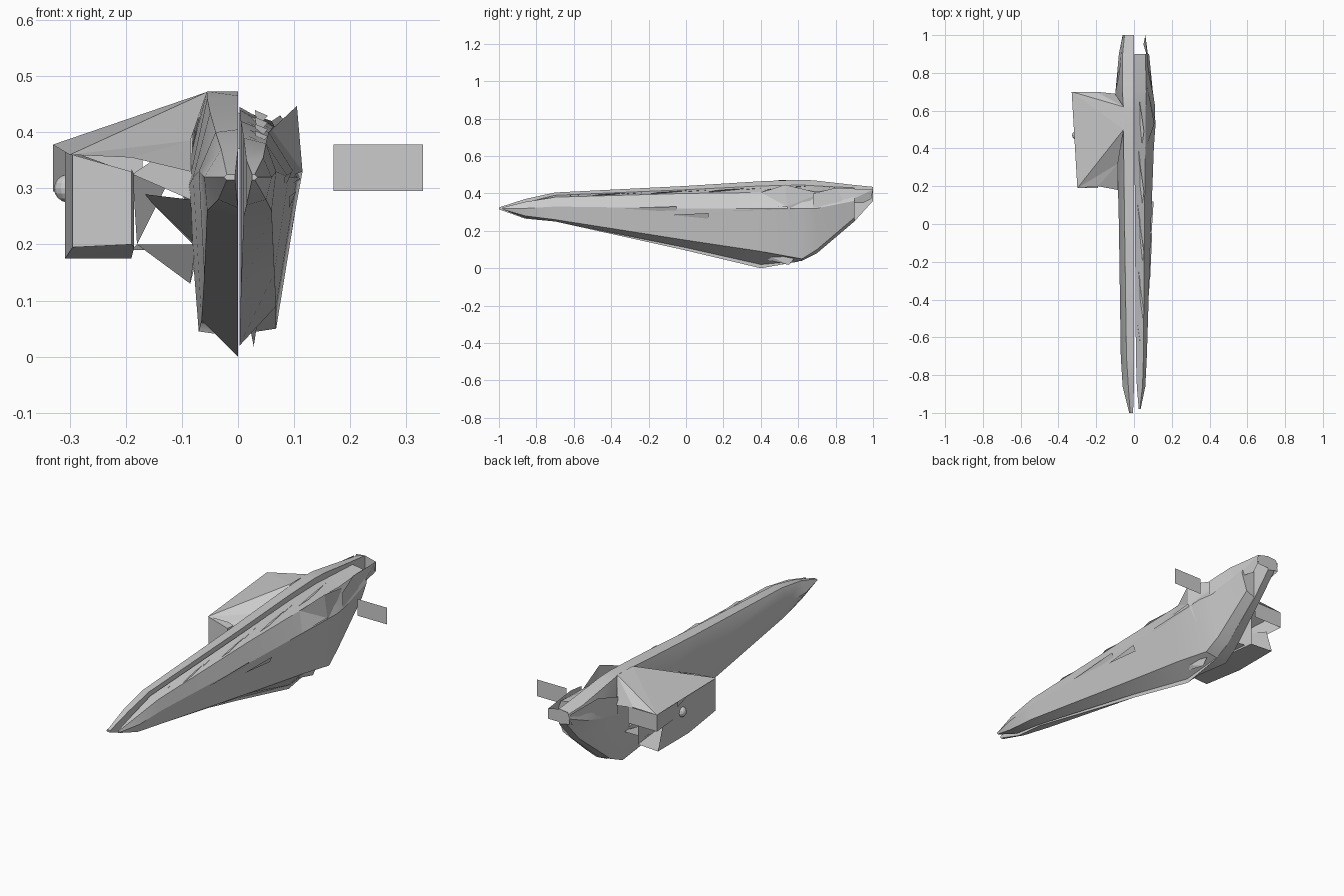
import bpy, bmesh, math


def make(name, verts, faces, smooth=False):
    me = bpy.data.meshes.new(name)
    me.from_pydata(verts, [], faces)
    bm = bmesh.new()
    bm.from_mesh(me)
    bmesh.ops.recalc_face_normals(bm, faces=bm.faces)
    bm.to_mesh(me)
    bm.free()
    ob = bpy.data.objects.new(name, me)
    bpy.context.collection.objects.link(ob)
    if smooth:
        bpy.ops.object.select_all(action='DESELECT')
        ob.select_set(True)
        bpy.context.view_layer.objects.active = ob
        bpy.ops.object.shade_smooth_by_angle(angle=math.radians(30))
    return ob


def half_hull(name, rows, side):
    n, verts = 5, []
    for y, xi, zt, xs, zs, xm, zm, xl, zl, zb in rows:
        verts += [(xi, y, zt), (side * xs, y, zs), (side * xm, y, zm),
                  (side * xl, y, zl), (xi, y, zb)]
    faces = [(k * n + i, k * n + (i + 1) % n, (k + 1) * n + (i + 1) % n, (k + 1) * n + i)
             for k in range(len(rows) - 1) for i in range(n)]
    faces += [tuple(range(n)), tuple(range(len(verts) - n, len(verts)))]
    return make(name, verts, faces, True)


# Long hull, left half: y, inner x, top, shoulder, waist, chine, keel
half_hull("hull_left", [
    (-1.0, -.005, .325, .02, .325, .025, .32, .02, .315, .315),
    (-.86, 0, .37, .03, .37, .06, .32, .035, .28, .265),
    (-.70, 0, .405, .04, .40, .07, .33, .055, .26, .25),
    (0.0, 0, .44, .05, .435, .08, .32, .06, .145, .095),
    (.40, 0, .465, .055, .46, .09, .30, .065, .065, .0),
    (.60, 0, .473, .055, .473, .09, .30, .07, .045, .035),
    (.68, 0, .470, .06, .465, .10, .30, .06, .08, .07),
    (.90, 0, .445, .06, .43, .08, .36, .04, .26, .25),
    (1.0, 0, .435, .05, .42, .06, .40, .04, .37, .36)], -1)

# Right half sits a little lower and stops short of the tail
half_hull("hull_right", [
    (-.98, .025, .325, .03, .325, .035, .32, .03, .315, .315),
    (-.86, .015, .35, .045, .355, .06, .32, .05, .28, .27),
    (-.70, .01, .39, .05, .38, .068, .33, .06, .26, .25),
    (0.0, .005, .42, .055, .40, .09, .32, .065, .15, .11),
    (.40, .003, .44, .06, .405, .105, .32, .068, .09, .02),
    (.62, .003, .445, .062, .41, .112, .32, .068, .05, .04),
    (.70, .003, .44, .065, .41, .10, .32, .06, .10, .08),
    (.90, .003, .43, .06, .42, .08, .36, .05, .27, .25)], 1)

# Open tail hoop: tapering side cheeks joined by a narrow end band
for name, s in (("tail_cheek_left", -1), ("tail_cheek_right", 1)):
    make(name, [(s * .06, 1.0, .42), (s * .06, .99, .37), (s * .05, .95, .35),
                (s * .08, .85, .35), (s * .10, .68, .31), (s * .10, .68, .40),
                (s * .075, .80, .43)], [(0, 1, 2, 3), (0, 3, 6), (3, 4, 5, 6)])
make("tail_band", [(-.06, 1.0, .37), (.06, 1.0, .37), (.06, 1.0, .42), (0, 1.0, .435),
                   (-.05, 1.0, .43)], [(0, 1, 2, 3, 4)])

# Right shoulder fin with its broken-up facets
make("shoulder_fin", [(.06, .40, .405), (.105, .53, .447), (.115, .54, .33),
                      (.065, .64, .06), (.07, .72, .40), (.09, .20, .32)],
     [(0, 1, 2), (1, 2, 4), (2, 3, 4), (0, 2, 5)])

# Slivers along the right flank
for i, (y0, y1, z) in enumerate([(-.35, -.05, .32), (-.08, .12, .285), (.25, .58, .31)]):
    x0, x1 = .083 + .008 * i, .096 + .008 * i
    make("flank_sliver_%d" % (i + 1), [(x0, y0, z), (x1, y1, z + .01), (x0, y1, z - .02)],
         [(0, 1, 2)])

# Broken plating strips along the right of the dorsal deck
for i in range(8):
    y = -.75 + i * .16
    z = .375 + (y + .75) * .038
    x = .015 + .02 * (i % 2)
    make("deck_strip_%d" % (i + 1), [(x, y, z - .01), (x + .018, y + .12, z + .012),
                                     (x - .005, y + .28, z + .022)], [(0, 1, 2)])

# Keel spikes
make("keel_spike", [(.028, .55, .018), (.012, .2, .10), (.045, .3, .13), (.03, .62, .10)],
     [(0, 1, 3), (0, 3, 2), (0, 2, 1)])

# Left engine pod: hollow shell, open at the rear, outer wall broken away
make("engine_pod", [(-.295, .19, .195), (-.295, .19, .36), (-.19, .19, .33), (-.19, .19, .20),
                    (-.308, .42, .175), (-.308, .42, .37), (-.185, .42, .325), (-.185, .42, .195),
                    (-.308, .66, .175), (-.308, .62, .30), (-.19, .65, .335), (-.19, .65, .175)],
     [(0, 1, 2, 3), (0, 1, 5, 4), (3, 2, 6, 7), (0, 3, 7, 4), (1, 2, 6, 5),
      (4, 5, 9), (4, 9, 8), (7, 6, 10, 11), (4, 7, 11, 8)])
bpy.ops.mesh.primitive_uv_sphere_add(segments=12, ring_count=8, radius=.025,
                                     location=(-.303, .47, .30))
bpy.context.object.name = "pod_knob"
bpy.context.object.data.name = "pod_knob"

# Sloping cover from the hull crown out over the pod, with a front gusset
make("pod_cover", [(-.33, .70, .378), (-.30, .19, .36), (-.19, .20, .355), (-.085, .32, .385),
                   (-.055, .50, .472), (-.055, .62, .472), (-.20, .70, .38), (-.10, .69, .36),
                   (-.085, .18, .33)],
     [(0, 1, 4), (1, 2, 3), (1, 3, 4), (0, 4, 5), (0, 5, 6), (6, 5, 7), (2, 8, 3)])
make("pod_outer_plate", [(-.33, .70, .378), (-.33, .70, .295), (-.308, .52, .29),
                         (-.308, .50, .37)], [(0, 1, 2, 3)])

# Struts and webs bracing the pod against the hull
make("pod_struts", [(-.188, .35, .325), (-.18, .35, .20), (-.085, .45, .13), (-.075, .42, .20),
                    (-.07, .5, .255), (-.17, .38, .29), (-.08, .48, .40), (-.19, .60, .19),
                    (-.07, .60, .19), (-.085, .25, .28)],
     [(0, 1, 6), (1, 2, 3), (5, 3, 4), (1, 7, 8, 2), (5, 4, 8), (0, 9, 6), (5, 9, 3)])

# Rear vane panels, mirrored on both sides
for name, s in (("vane_left", -1), ("vane_right", 1)):
    make(name, [(s * .17, .70, .295), (s * .33, .70, .295), (s * .33, .70, .378),
                (s * .17, .70, .378)], [(0, 1, 2, 3)])
